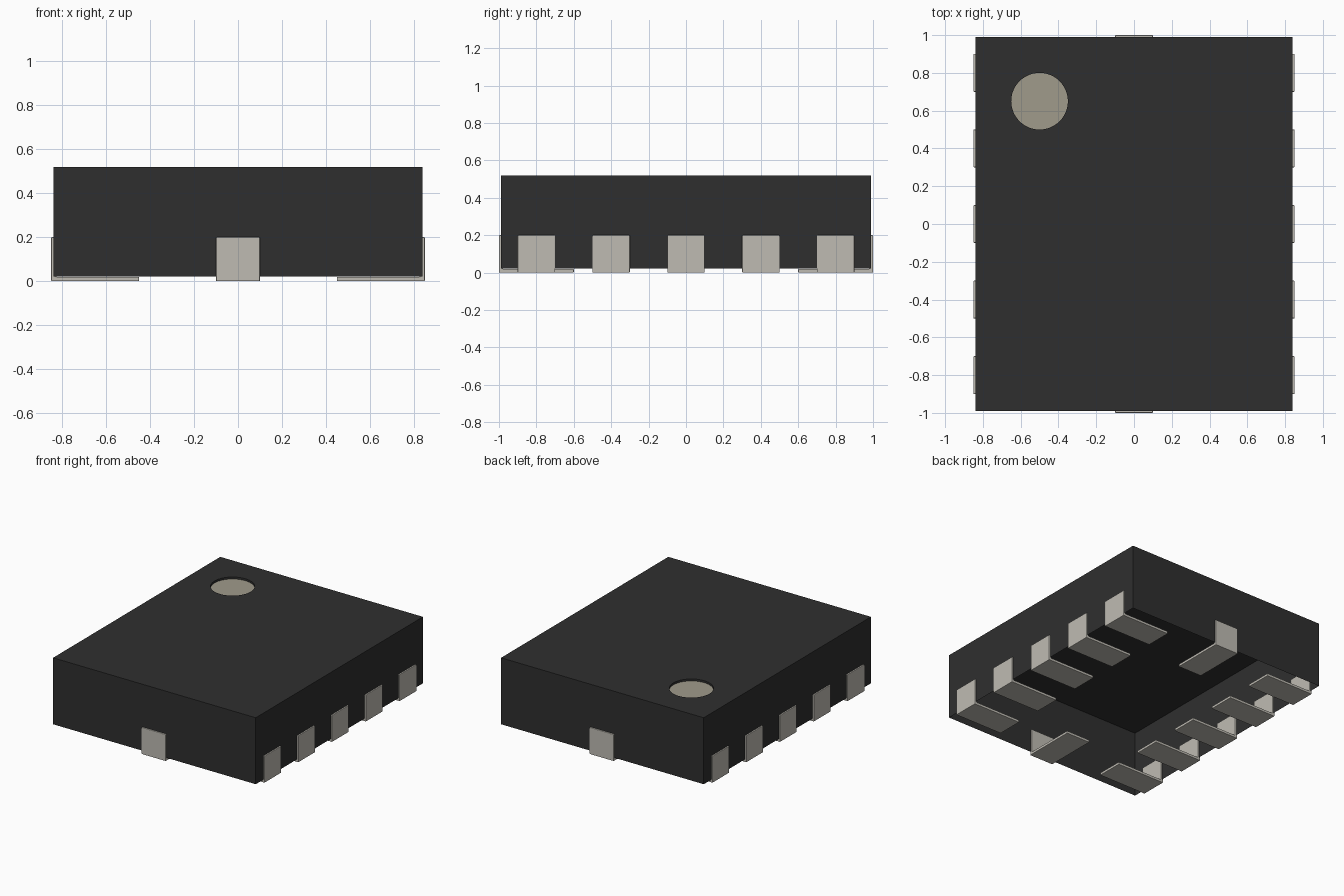
import bpy, bmesh, math
from mathutils import Matrix, Vector

cube = bpy.data.objects.get("Cube")
if cube:
    bpy.data.objects.remove(cube, do_unlink=True)


def material(name, rgb):
    m = bpy.data.materials.new(name)
    m.use_nodes = True
    m.diffuse_color = (*rgb, 1)
    bsdf = next(n for n in m.node_tree.nodes if n.type == 'BSDF_PRINCIPLED')
    bsdf.inputs["Base Color"].default_value = (*rgb, 1)
    return m


BLACK = material("black plastic", (0.028, 0.028, 0.028))
METAL = material("tinned metal", (0.52, 0.50, 0.45))
MARK = material("marker beige", (0.35, 0.325, 0.26))


def add_object(name, bm, *mats):
    me = bpy.data.meshes.new(name)
    bm.to_mesh(me)
    bm.free()
    for m in mats:
        me.materials.append(m)
    ob = bpy.data.objects.new(name, me)
    bpy.context.collection.objects.link(ob)
    return ob


def loop_edges(bm, points):
    vs = [bm.verts.new(p) for p in points]
    return [bm.edges.new((a, b)) for a, b in zip(vs, vs[1:] + vs[:1])]


def extrude_down(bm, edges, depth):
    geom = bmesh.ops.extrude_edge_only(bm, edges=edges)["geom"]
    verts = [g for g in geom if isinstance(g, bmesh.types.BMVert)]
    bmesh.ops.translate(bm, verts=verts, vec=(0, 0, -depth))
    return [g for g in geom if isinstance(g, bmesh.types.BMEdge)
            and all(v in verts for v in g.verts)]


# Package shell: open underneath, with a round recess in the top
HX, HY, TOP, BASE = 0.84, 0.99, 0.52, 0.022
MX, MY, MR, RECESS, SIDES = -0.5, 0.65, 0.15, 0.015, 48

bm = bmesh.new()
rim = loop_edges(bm, [(sx * HX, sy * HY, TOP)
                      for sx, sy in ((-1, -1), (1, -1), (1, 1), (-1, 1))])
hole = loop_edges(bm, [(MX + MR * math.cos(2 * math.pi * i / SIDES),
                        MY + MR * math.sin(2 * math.pi * i / SIDES), TOP)
                       for i in range(SIDES)])
bmesh.ops.triangle_fill(bm, edges=rim + hole, use_beauty=True,
                        normal=Vector((0, 0, 1)))
extrude_down(bm, rim, TOP - BASE)
extrude_down(bm, hole, RECESS)
bmesh.ops.recalc_face_normals(bm, faces=bm.faces)
if sum(f.normal.z for f in bm.faces) < 0:
    bmesh.ops.reverse_faces(bm, faces=bm.faces)
add_object("package_shell", bm, BLACK)

# Corner marker disc at the bottom of the recess
bm = bmesh.new()
bmesh.ops.create_circle(bm, cap_ends=True, segments=SIDES, radius=MR,
                        matrix=Matrix.Translation((MX, MY, TOP - RECESS)))
for f in bm.faces:
    if f.normal.z < 0:
        f.normal_flip()
add_object("corner_marker", bm, MARK)


# L-shaped terminals: a flat foot below and an upright plate in the wall
def terminal(name, reach, offset, angle):
    w, foot, t, h = 0.1, 0.4, 0.02, 0.2
    profile = [(reach - foot, 0), (reach, 0), (reach, h),
               (reach - t, h), (reach - t, t), (reach - foot, t)]
    bm = bmesh.new()
    face = bm.faces.new([bm.verts.new((u, offset - w, z)) for u, z in profile])
    side = bmesh.ops.extrude_face_region(bm, geom=[face])["geom"]
    bmesh.ops.translate(bm, vec=(0, 2 * w, 0),
                        verts=[g for g in side if isinstance(g, bmesh.types.BMVert)])
    bmesh.ops.recalc_face_normals(bm, faces=bm.faces)
    bmesh.ops.rotate(bm, verts=bm.verts, cent=(0, 0, 0),
                     matrix=Matrix.Rotation(angle, 3, 'Z'))
    ob = add_object(name, bm, METAL)
    bev = ob.modifiers.new("soft_edges", 'BEVEL')
    bev.width, bev.segments = 0.004, 2


for i in range(5):
    y = -0.8 + 0.4 * i
    terminal(f"left_terminal_{i + 1}", 0.85, y, 0)
    terminal(f"right_terminal_{i + 1}", 0.85, y, math.pi)
terminal("back_terminal", 1.0, 0, math.pi / 2)
terminal("front_terminal", 1.0, 0, -math.pi / 2)
